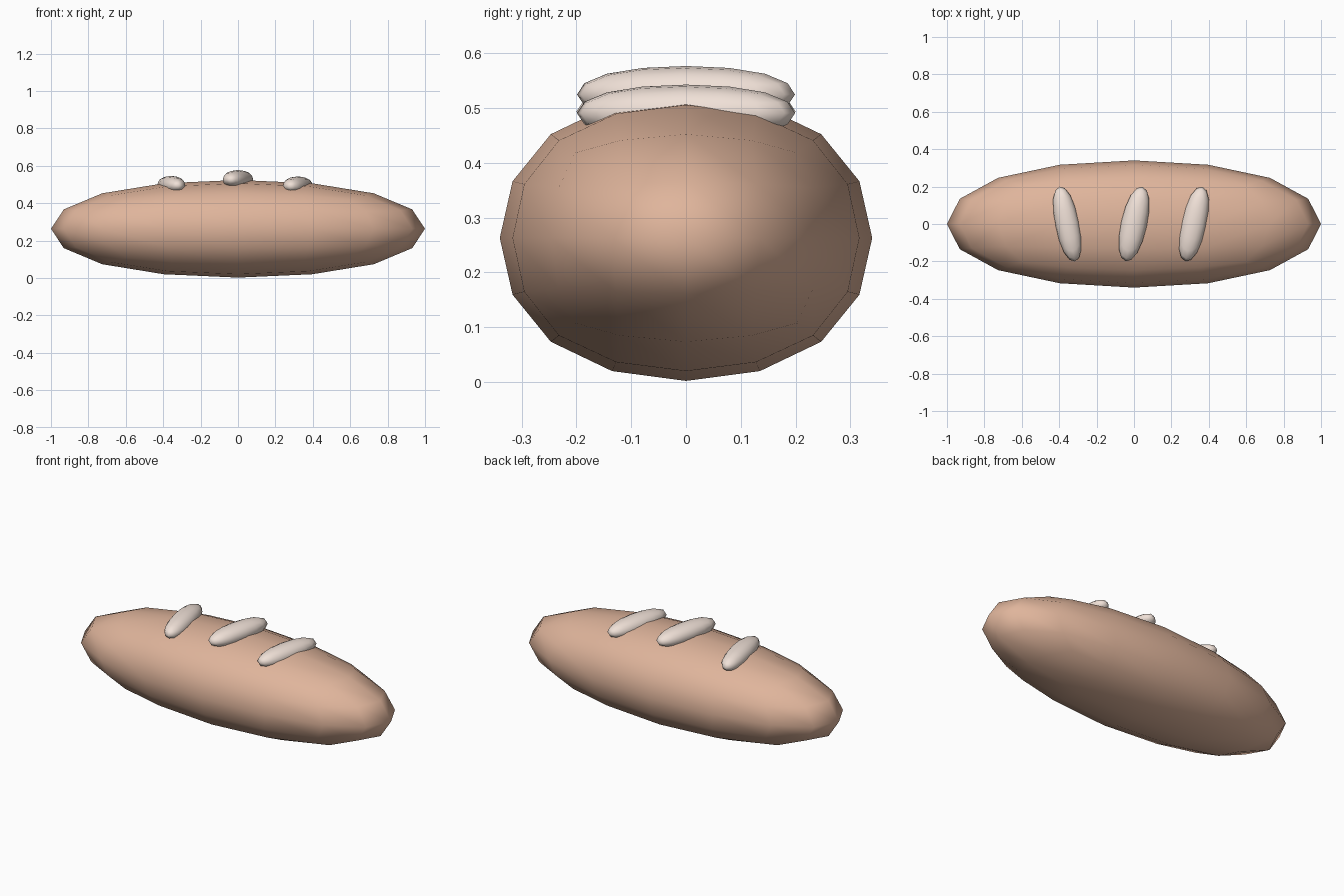
import bpy

if "Cube" in bpy.data.objects:
    bpy.data.objects.remove(bpy.data.objects["Cube"])

# face-centre extent of a +-1 cube after Catmull-Clark smoothing
LIMIT = 0.8395


def material(name, color):
    mat = bpy.data.materials.new(name)
    mat.diffuse_color = (*color, 1)
    mat.use_nodes = True
    mat.node_tree.nodes["Principled BSDF"].inputs["Base Color"].default_value = mat.diffuse_color
    return mat


def rounded_block(name, location, half, turn, mat):
    """Smoothed cube with the given half sizes, turned about z."""
    bpy.ops.mesh.primitive_cube_add(size=2, location=location, rotation=(0, 0, turn))
    ob = bpy.context.object
    ob.name = name
    ob.scale = [h / LIMIT for h in half]
    bpy.ops.object.transform_apply(location=False, rotation=False, scale=True)
    sub = ob.modifiers.new("round", 'SUBSURF')
    sub.levels = sub.render_levels = 2
    bpy.ops.object.shade_smooth()
    ob.data.materials.append(mat)
    return ob


crust = material("crust", (0.74, 0.46, 0.33))
flour = material("flour", (0.87, 0.75, 0.68))

# loaf body
rounded_block("loaf", (0, 0, 0.263), (1.0, 0.34, 0.261), 0, crust)

# three raised scores across the top
for name, x, z, turn, width in (("score_left", -0.357, 0.494, 0.2, 0.064),
                                ("score_middle", 0.0, 0.525, -0.22, 0.069),
                                ("score_right", 0.32, 0.491, -0.22, 0.067)):
    rounded_block(name, (x, 0, z), (width, 0.204, 0.052), turn, flour)
